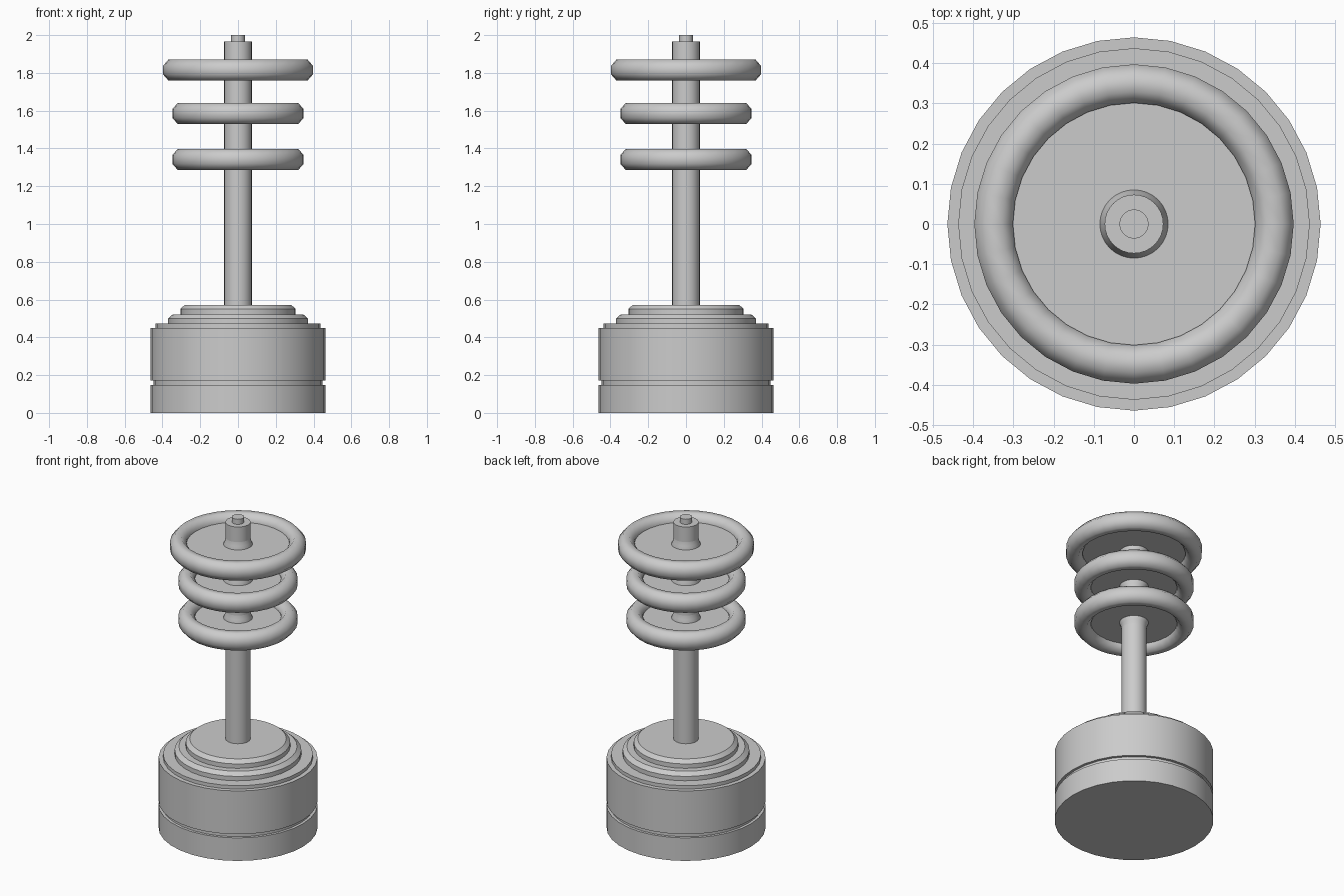
import bpy, bmesh, math
from math import cos, sin, pi

if "Cube" in bpy.data.objects:
    bpy.data.objects.remove(bpy.data.objects["Cube"])

SIDES = 32


def lathe(name, profile, closed=False, angle=35):
    """Spin an (r, z) profile around the z axis."""
    bm = bmesh.new()
    verts = [bm.verts.new((r, 0, z)) for r, z in profile]
    edges = [bm.edges.new(p) for p in zip(verts, verts[1:])]
    if closed:
        edges.append(bm.edges.new((verts[-1], verts[0])))
    bmesh.ops.spin(bm, geom=verts + edges, cent=(0, 0, 0), axis=(0, 0, 1),
                   angle=2 * pi, steps=SIDES, use_duplicate=False)
    bmesh.ops.remove_doubles(bm, verts=bm.verts, dist=1e-5)
    bmesh.ops.recalc_face_normals(bm, faces=bm.faces)
    mesh = bpy.data.meshes.new(name)
    bm.to_mesh(mesh)
    bm.free()
    ob = bpy.data.objects.new(name, mesh)
    bpy.context.collection.objects.link(ob)
    bpy.ops.object.select_all(action='DESELECT')
    ob.select_set(True)
    bpy.context.view_layer.objects.active = ob
    bpy.ops.object.shade_smooth_by_angle(angle=math.radians(angle))
    return ob


# Drum base with groove and stepped, chamfered lid
lathe("base", [
    (0, 0), (0.464, 0), (0.464, 0.148), (0.447, 0.148), (0.447, 0.172),
    (0.464, 0.172), (0.464, 0.45), (0.437, 0.45), (0.437, 0.472),
    (0.37, 0.472), (0.37, 0.50), (0.345, 0.522), (0.305, 0.522),
    (0.305, 0.55), (0.282, 0.572), (0, 0.572)])

# Central rod with narrow tip
lathe("rod", [
    (0, 0.56), (0.073, 0.56), (0.073, 1.967), (0.036, 1.967),
    (0.036, 2.0), (0, 2.0)])

# Three dishes: thin plate, rounded rim and flared hub
RIM_R, RIM_H = 0.048, 0.055
k = 1 / cos(pi / 8)
dishes = [("lower", 1.342, 0.348), ("middle", 1.585, 0.348), ("upper", 1.815, 0.397)]
for label, z, outer in dishes:
    major = outer - RIM_R
    rim = [(major + RIM_R * k * cos(a), z + RIM_H * k * sin(a))
           for a in (pi / 8 + i * pi / 4 for i in range(8))]
    lathe(label + "_rim", rim, closed=True, angle=60)
    inner = major - RIM_R + 0.01
    lathe(label + "_plate", [(0, z - 0.01), (inner, z - 0.01),
                             (inner, z + 0.01), (0, z + 0.01)])
    lathe(label + "_hub", [(0.073, z - 0.055), (0.077, z - 0.03), (0.085, z - 0.01),
                           (0.085, z + 0.01), (0.077, z + 0.03), (0.073, z + 0.055)])
